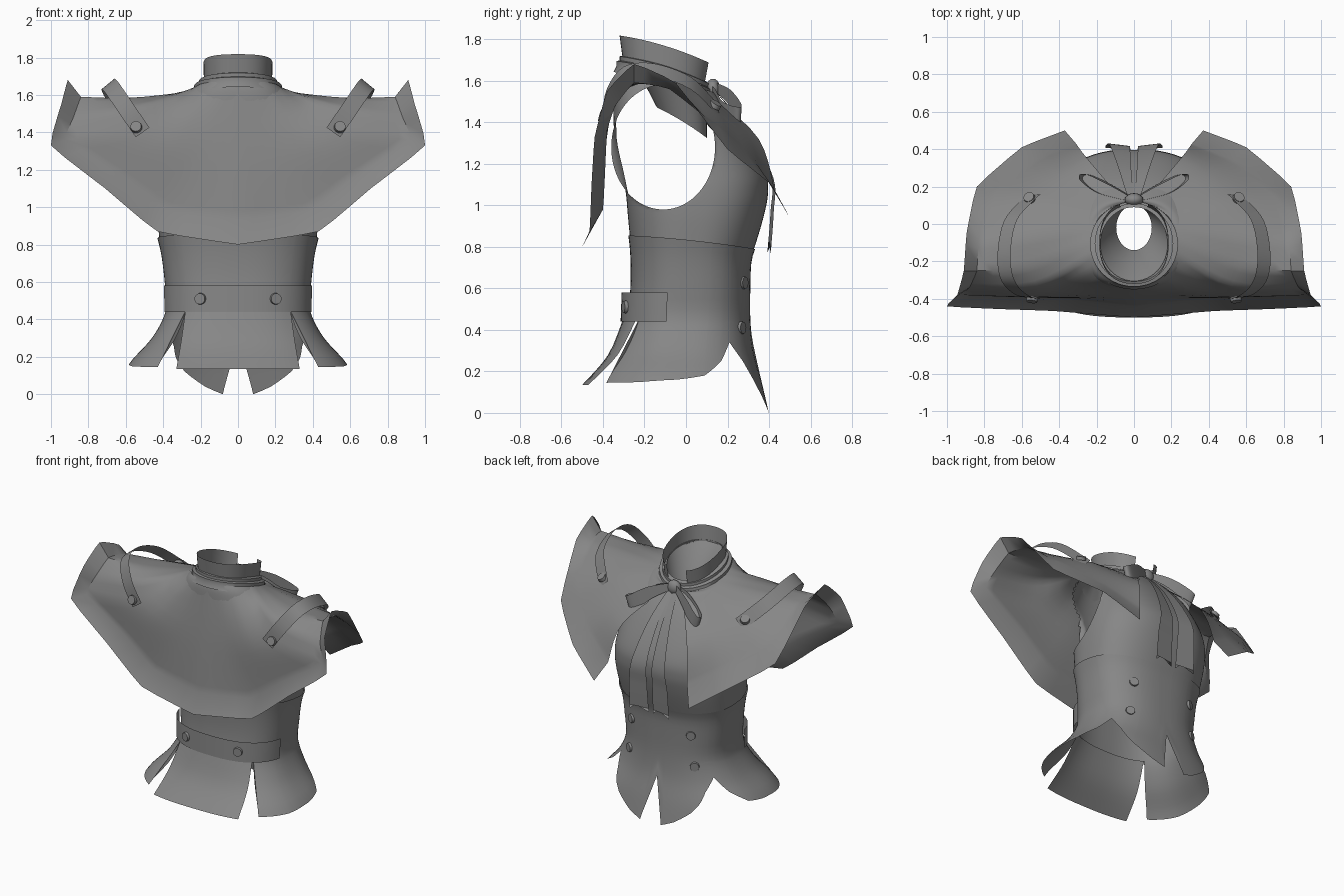
import bpy, bmesh, math
from mathutils import Vector

if "Cube" in bpy.data.objects:
    bpy.data.objects.remove(bpy.data.objects["Cube"])

cloth = bpy.data.materials.new("grey_cloth")
cloth.use_nodes = True
grey = (0.24, 0.24, 0.24, 1)
cloth.diffuse_color = grey
cloth.node_tree.nodes["Principled BSDF"].inputs["Base Color"].default_value = grey


def finish(name, bm, angle=40):
    """Turn a bmesh into a smooth shaded cloth object."""
    mesh = bpy.data.meshes.new(name)
    bm.to_mesh(mesh)
    bm.free()
    mesh.materials.append(cloth)
    obj = bpy.data.objects.new(name, mesh)
    bpy.context.collection.objects.link(obj)
    bpy.ops.object.select_all(action="DESELECT")
    obj.select_set(True)
    bpy.context.view_layer.objects.active = obj
    bpy.ops.object.shade_smooth_by_angle(angle=math.radians(angle))
    return obj


def grid(name, rows, flip=False):
    """Skin a sheet over rows of points."""
    bm = bmesh.new()
    verts = [[bm.verts.new(p) for p in row] for row in rows]
    for low, high in zip(verts, verts[1:]):
        for i in range(len(low) - 1):
            face = [low[i], low[i + 1], high[i + 1], high[i]]
            bm.faces.new(face[::-1] if flip else face)
    bmesh.ops.remove_doubles(bm, verts=bm.verts, dist=0.0005)
    return finish(name, bm)


def spline(points, steps, tension=0.5):
    """Smooth interpolation through tuples of any length."""
    pts = [Vector(p) for p in points]
    out = []
    for i in range(len(pts) - 1):
        a, b = pts[i], pts[i + 1]
        ta = (b - pts[max(i - 1, 0)]) * tension
        tb = (pts[min(i + 2, len(pts) - 1)] - a) * tension
        for k in range(steps):
            t = k / steps
            h = t * t * (3 - 2 * t)
            out.append(a * (1 - h) + b * h + ta * (t * (1 - t) ** 2) - tb * (t * t * (1 - t)))
    return out + [pts[-1]]


def lerp_table(table, key):
    """Look up a row in a table sorted by its first value."""
    for a, b in zip(table, table[1:]):
        if key <= b[0]:
            t = (key - a[0]) / (b[0] - a[0])
            return [u + (v - u) * t for u, v in zip(a, b)]
    return list(table[-1])


def ring_point(row, angle, power=0.8):
    """Point on a rounded ring; angle runs from +y towards +x. Row: z, half width, back, front, tilt."""
    z, rx, back, front, tilt = row
    s, c = math.sin(math.radians(angle)), math.cos(math.radians(angle))
    x = rx * math.copysign(abs(s) ** power, s)
    y = (back + front) / 2 + (front - back) / 2 * math.copysign(abs(c) ** power, c)
    d = y + 0.11
    return Vector((x, y, z - tilt * (d + 1.2 * (d * d - 0.044))))


def span(start, end, count):
    return [start + (end - start) * i / count for i in range(count + 1)]


def loft(name, rows, angles, power=0.8):
    return grid(name, [[ring_point(r, a, power) for a in angles] for r in rows], True)


# Bodice with armholes: points inside the hole slide out to its rim
bodice_rows = spline([
    (0.83, 0.42, -0.27, 0.325, 0.08), (0.95, 0.43, -0.28, 0.375, 0), (1.06, 0.43, -0.29, 0.395, 0),
    (1.16, 0.42, -0.31, 0.385, 0), (1.3, 0.4, -0.34, 0.32, 0), (1.45, 0.37, -0.35, 0.22, 0),
    (1.58, 0.28, -0.34, 0.14, 0.15), (1.61, 0.23, -0.32, 0.11, 0.3)], 8)
bodice = loft("bodice", bodice_rows, span(0, 360, 144))
bm = bmesh.new()
bm.from_mesh(bodice.data)
inside = set()
for v in bm.verts:
    dy, dz = (v.co.y + 0.11) / 0.25, (v.co.z - 1.28) / 0.3
    r = math.hypot(dy, dz)
    if r < 1 and abs(v.co.x) > 0.15:
        inside.add(v)
        r = max(r, 0.01)
        v.co.y, v.co.z = -0.11 + 0.25 * dy / r, 1.28 + 0.3 * dz / r
holes = [f for f in bm.faces if all(v in inside for v in f.verts)]
bmesh.ops.delete(bm, geom=holes, context="FACES")
bm.to_mesh(bodice.data)
bm.free()

# Waist with cutaway hem, pointed front tails and flared side panels
waist_rows = spline([
    (0, 0.62, -0.52, 0.4, 0), (0.15, 0.59, -0.47, 0.365, 0), (0.3, 0.46, -0.36, 0.325, 0),
    (0.45, 0.385, -0.29, 0.31, 0), (0.6, 0.392, -0.268, 0.31, 0), (0.75, 0.41, -0.268, 0.315, 0.04),
    (0.84, 0.43, -0.278, 0.333, 0.08)], 4)
hem = [(0, 0.3), (4.5, 0), (12, 0.04), (23, 0.12), (38, 0.25), (53, 0.34), (62, 0.25),
       (75, 0.18), (90, 0.16), (110, 0.148), (138, 0.145), (138.1, 0.45), (180, 0.45)]
half = sorted(set(span(0, 180, 45) + [h[0] for h in hem]))
columns = half + [360 - a for a in half[-2::-1]]
waist = []
for t in span(0, 1, 10):
    row = []
    for a in columns:
        low = lerp_table(hem, min(a, 360 - a))[1]
        row.append(ring_point(lerp_table(waist_rows, low + (0.45 - low) * t), a))
    waist.append(row)
waist += [[ring_point(lerp_table(waist_rows, z), a) for a in columns] for z in span(0.45, 0.84, 8)[1:]]
grid("waist", waist, True)

# Hanging back panel and half belt
panel_rows = spline([(0.135, 0.455, -0.5, -0.22, 0), (0.28, 0.42, -0.375, 0.06, 0),
                     (0.46, 0.385, -0.3, 0.31, 0)], 4)
loft("back_panel", panel_rows, span(138, 222, 14))
loft("half_belt", [(0.44, 0.4, -0.315, 0.32, 0), (0.58, 0.405, -0.31, 0.325, 0)], span(103, 257, 30))

# Standing collar, neck bands and the neck lining that hangs inside the bodice
loft("collar", [(1.645, 0.182, -0.305, 0.1, 0.3), (1.755, 0.185, -0.32, 0.12, 0.3)], span(20, 340, 40), 0.85)
loft("neck_bands", [(1.575, 0.27, -0.35, 0.14, 0.3), (1.605, 0.235, -0.335, 0.12, 0.3),
                    (1.63, 0.235, -0.335, 0.12, 0.3), (1.635, 0.21, -0.32, 0.11, 0.3),
                    (1.655, 0.21, -0.32, 0.11, 0.3), (1.66, 0.18, -0.305, 0.09, 0.3)], span(0, 360, 48), 1)
loft("neck_lining", [(1.43, 0.095, -0.14, 0.1, 0.5), (1.55, 0.14, -0.21, 0.1, 0.4),
                     (1.65, 0.183, -0.307, 0.1, 0.3)], span(0, 360, 40), 1)

# Cape: each column runs middle, edge, flared rim, from the front opening round to the spine
cape_columns = [
    [(0.25, 0.35, 1.32), (0.31, 0.43, 1.06), (0.37, 0.5, 0.94)],
    [(0.38, 0.25, 1.39), (0.53, 0.34, 1.2), (0.6, 0.41, 1.1)],
    [(0.5, 0.11, 1.5), (0.78, 0.16, 1.37), (0.84, 0.2, 1.27)],
    [(0.57, -0.07, 1.58), (0.83, -0.08, 1.56), (0.895, -0.05, 1.59)],
    [(0.57, -0.23, 1.585), (0.84, -0.25, 1.59), (0.91, -0.25, 1.68)],
    [(0.52, -0.33, 1.54), (0.88, -0.34, 1.48), (0.945, -0.38, 1.55)],
    [(0.5, -0.375, 1.42), (0.92, -0.38, 1.36), (1, -0.44, 1.33)],
    [(0.36, -0.385, 1.35), (0.62, -0.39, 1.16), (0.71, -0.455, 1.1)],
    [(0.2, -0.385, 1.3), (0.38, -0.4, 0.98), (0.43, -0.465, 0.87)],
    [(0, -0.39, 1.3), (0, -0.44, 0.93), (0, -0.5, 0.8)]]
lines = []
for i, (mid, edge, rim) in enumerate(cape_columns):
    neck = ring_point((1.61, 0.24, -0.33, 0.12, 0.3), 12 + 168 * i / 9, 1)
    lines.append(spline([neck, mid, edge], 5) + [Vector(rim)])
half_rows = [spline(row, 3, 0.15) for row in zip(*lines)]
cape = [row + [Vector((-p.x, p.y, p.z)) for p in row[-2::-1]] for row in half_rows]
grid("shoulder_cape", cape)


def ribbon(name, path, widths, side, mirror, notch=0):
    """Sheet along a path; side gives the width direction at a point."""
    pts = spline(path, 5)
    rows = []
    for i, p in enumerate(pts):
        tangent = pts[min(i + 1, len(pts) - 1)] - pts[max(i - 1, 0)]
        w = lerp_table([(k / (len(widths) - 1), w) for k, w in enumerate(widths)], i / (len(pts) - 1))[1]
        across = side(p, tangent).normalized() * w / 2
        lift = Vector((0, 0, notch if p is pts[-1] else 0))
        rows.append([Vector((q.x * mirror, q.y, q.z)) for q in (p - across, p + lift, p + across)])
    grid(name, rows, mirror < 0)


def button(name, centre, normal, radius=0.032):
    bm = bmesh.new()
    bmesh.ops.create_cone(bm, cap_ends=True, segments=20, radius1=radius, radius2=radius * 0.9, depth=0.022)
    turn = Vector(normal).to_track_quat("Z", "Y").to_matrix().to_4x4()
    turn.translation = centre
    bmesh.ops.transform(bm, matrix=turn, verts=bm.verts)
    finish(name, bm)


strap_path = [(0.51, -0.4, 1.4), (0.6, -0.38, 1.53), (0.675, -0.3, 1.64), (0.695, -0.16, 1.655),
              (0.66, 0.02, 1.59), (0.56, 0.135, 1.48), (0.53, 0.16, 1.45)]
loop_path = [(0.01, 0.14, 1.57), (0.13, 0.21, 1.52), (0.25, 0.265, 1.43), (0.27, 0.235, 1.41),
             (0.19, 0.17, 1.45), (0.1, 0.14, 1.52), (0.01, 0.12, 1.56)]
tail_path = [(0.02, 0.15, 1.54), (0.05, 0.3, 1.36), (0.075, 0.415, 1.13), (0.085, 0.415, 0.97), (0.085, 0.4, 0.77)]
hub = Vector((0.45, -0.12, 1.35))

for mirror, label in ((1, "left"), (-1, "right")):
    # Shoulder strap with its buttons
    ribbon(label + "_shoulder_strap", strap_path, [0.09, 0.09], lambda p, t: t.cross(p - hub), mirror)
    button(label + "_strap_back_button", (0.545 * mirror, -0.405, 1.43), (0.1 * mirror, -1, 0.3))
    button(label + "_strap_front_button", (0.56 * mirror, 0.14, 1.485), (0.3 * mirror, 0.5, 0.8))
    # Bow loop and hanging tail
    ribbon(label + "_bow_loop", loop_path, [0.04, 0.1, 0.14, 0.1, 0.04],
           lambda p, t: Vector((0.3, 0.05, 0.9)), mirror)
    ribbon(label + "_bow_tail", tail_path, [0.03, 0.07, 0.11, 0.13, 0.14],
           lambda p, t: Vector((1, 0.12, 0)), mirror, 0.06)
    # Waist buttons in front and belt buttons behind
    for z, angle in ((0.63, 31), (0.41, 35)):
        spot = ring_point(lerp_table(waist_rows, z), angle * mirror)
        button(label + "_waist_button", spot, (0.55 * mirror, 1, 0))
    spot = ring_point((0.51, 0.403, -0.316, 0.32, 0), 155 * mirror)
    button(label + "_belt_button", spot, (0.3 * mirror, -1, 0))

# Bow knot
bm = bmesh.new()
bmesh.ops.create_uvsphere(bm, u_segments=16, v_segments=10, radius=0.05)
bmesh.ops.scale(bm, vec=(1, 0.7, 1), verts=bm.verts)
bmesh.ops.translate(bm, vec=(0, 0.13, 1.56), verts=bm.verts)
finish("bow_knot", bm)
